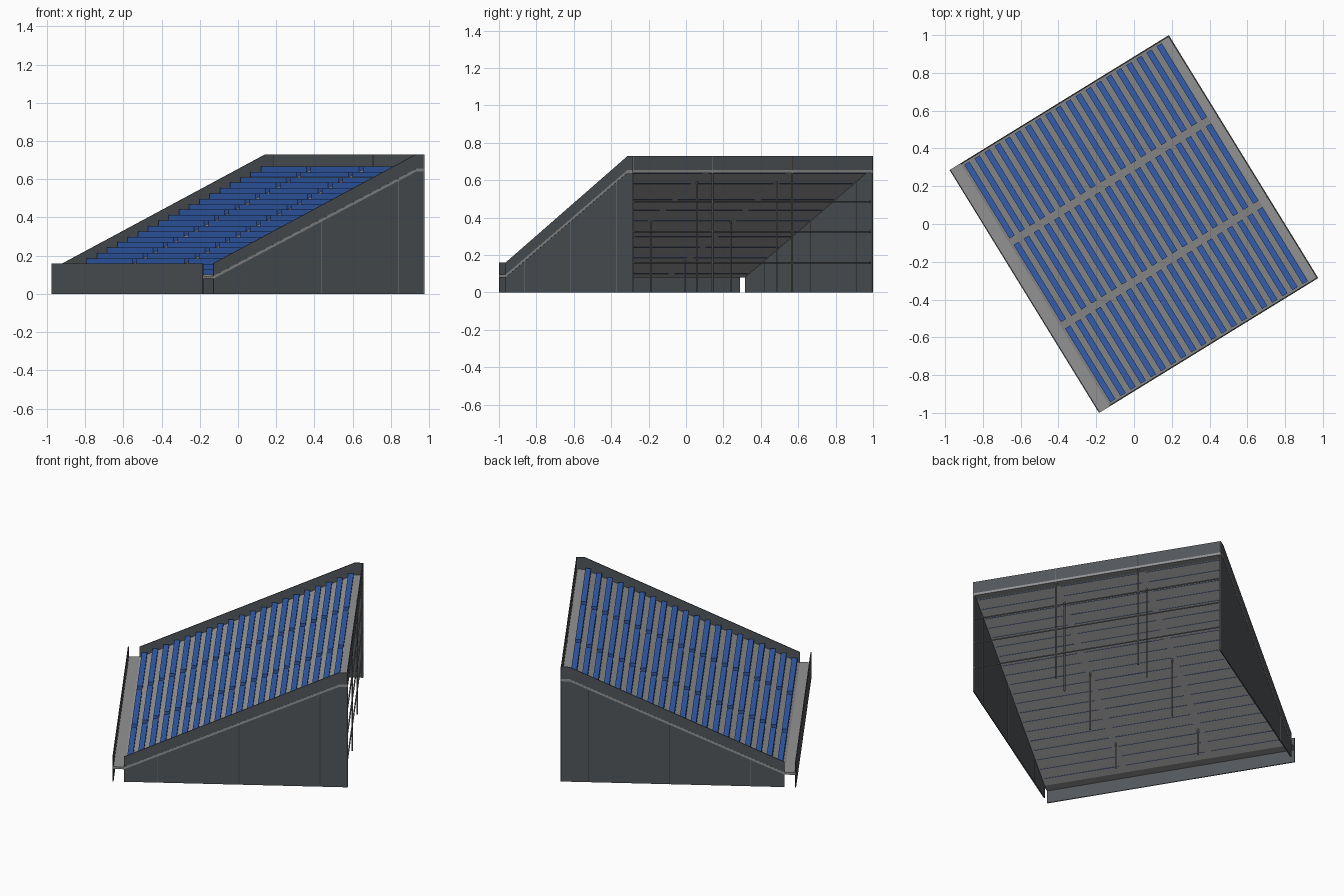
import bpy, bmesh, math
from mathutils import Matrix

cube = bpy.data.objects.get("Cube")
if cube:
    bpy.data.objects.remove(cube, do_unlink=True)

# Local frame: x = depth (rising to the back), y = width; the stand is turned in plan
TURN = Matrix.Rotation(math.radians(31.6), 4, 'Z')
FRONT, FOOT, HEAD, BACK, HALF = -0.68, -0.615, 0.63, 0.68, 0.754
THICK = 0.006
SLOPE = 0.56 / (HEAD - FOOT)


def slab_top(u):
    return 0.095 + SLOPE * (min(max(u, FOOT), HEAD) - FOOT)


def material(name, rgb):
    m = bpy.data.materials.new(name)
    m.use_nodes = True
    m.diffuse_color = (*rgb, 1)
    m.node_tree.nodes["Principled BSDF"].inputs["Base Color"].default_value = (*rgb, 1)
    return m


WALL = material("dark wall grey", (0.085, 0.095, 0.105))
CONCRETE = material("concrete grey", (0.29, 0.29, 0.295))
BLUE = material("seat blue", (0.033, 0.11, 0.42))
STEEL = material("steel grey", (0.2, 0.2, 0.205))


def finish(bm, name, mat):
    bmesh.ops.recalc_face_normals(bm, faces=bm.faces)
    mesh = bpy.data.meshes.new(name)
    bm.to_mesh(mesh)
    bm.free()
    mesh.materials.append(mat)
    ob = bpy.data.objects.new(name, mesh)
    ob.matrix_world = TURN
    bpy.context.collection.objects.link(ob)
    return ob


def prism(bm, profile, v0, v1):
    """Extrude a depth/height profile across the width."""
    face = bm.faces.new([bm.verts.new((u, v0, z)) for u, z in profile])
    ext = bmesh.ops.extrude_face_region(bm, geom=[face])["geom"]
    verts = [g for g in ext if isinstance(g, bmesh.types.BMVert)]
    bmesh.ops.translate(bm, verts=verts, vec=(0, v1 - v0, 0))


def box(bm, u0, u1, v0, v1, z0, z1):
    prism(bm, [(u0, z0), (u1, z0), (u1, z1), (u0, z1)], v0, v1)


def rod(bm, length, radius, matrix):
    bmesh.ops.create_cone(bm, cap_ends=True, segments=8, radius1=radius,
                          radius2=radius, depth=length, matrix=matrix)


# Sloped floor slab, its edges showing as a band on the walls
top = [(u, slab_top(u)) for u in (FRONT, FOOT, HEAD, BACK + 0.001)]
under = [(u, z - 0.015) for u, z in reversed(top)]
bm = bmesh.new()
prism(bm, top + under, -HALF - 0.001, HALF + 0.001)
finish(bm, "floor_slab", CONCRETE)

# Side walls
side = [(FOOT, 0), (FOOT, 0.16), (HEAD, 0.73), (BACK, 0.73), (BACK, 0)]
for name, s in (("left_side_wall", 1), ("right_side_wall", -1)):
    bm = bmesh.new()
    prism(bm, side, s * (HALF - THICK), s * HALF)
    finish(bm, name, WALL)

# Front wall and rear parapet
bm = bmesh.new()
box(bm, FRONT - 0.002, FRONT + 0.004, -HALF, HALF, 0, 0.16)
finish(bm, "front_wall", WALL)
bm = bmesh.new()
box(bm, BACK - THICK, BACK, -HALF, HALF, 0.65, 0.73)
finish(bm, "rear_parapet", WALL)

# Seat rows in three blocks separated by aisles
ROWS = 20
for name, v0, v1 in (("right_seats", -0.738, -0.28),
                     ("middle_seats", -0.24, 0.24),
                     ("left_seats", 0.28, 0.738)):
    bm = bmesh.new()
    for i in range(ROWS):
        u = -0.585 + i * 1.195 / (ROWS - 1)
        z = slab_top(u)
        box(bm, u - 0.016, u + 0.016, v0, v1, z - 0.009, z + 0.021)
    finish(bm, name, BLUE)

# Support posts under the slab; the rear row also stiffens the parapet
bm = bmesh.new()
for u in (-0.42, 0.05, 0.52, BACK - 0.004):
    height = 0.73 if u > HEAD else slab_top(u) - 0.008
    for v in (-0.75, -0.25, 0.25, 0.75):
        rod(bm, height, 0.005, Matrix.Translation((u, v, height / 2)))
finish(bm, "support_posts", STEEL)

# Horizontal rails across the open back
bm = bmesh.new()
for z in (0.16, 0.325, 0.485):
    rod(bm, 2 * HALF, 0.004, Matrix.Translation((BACK - 0.004, 0, z))
        @ Matrix.Rotation(math.pi / 2, 4, 'X'))
finish(bm, "back_rails", STEEL)
